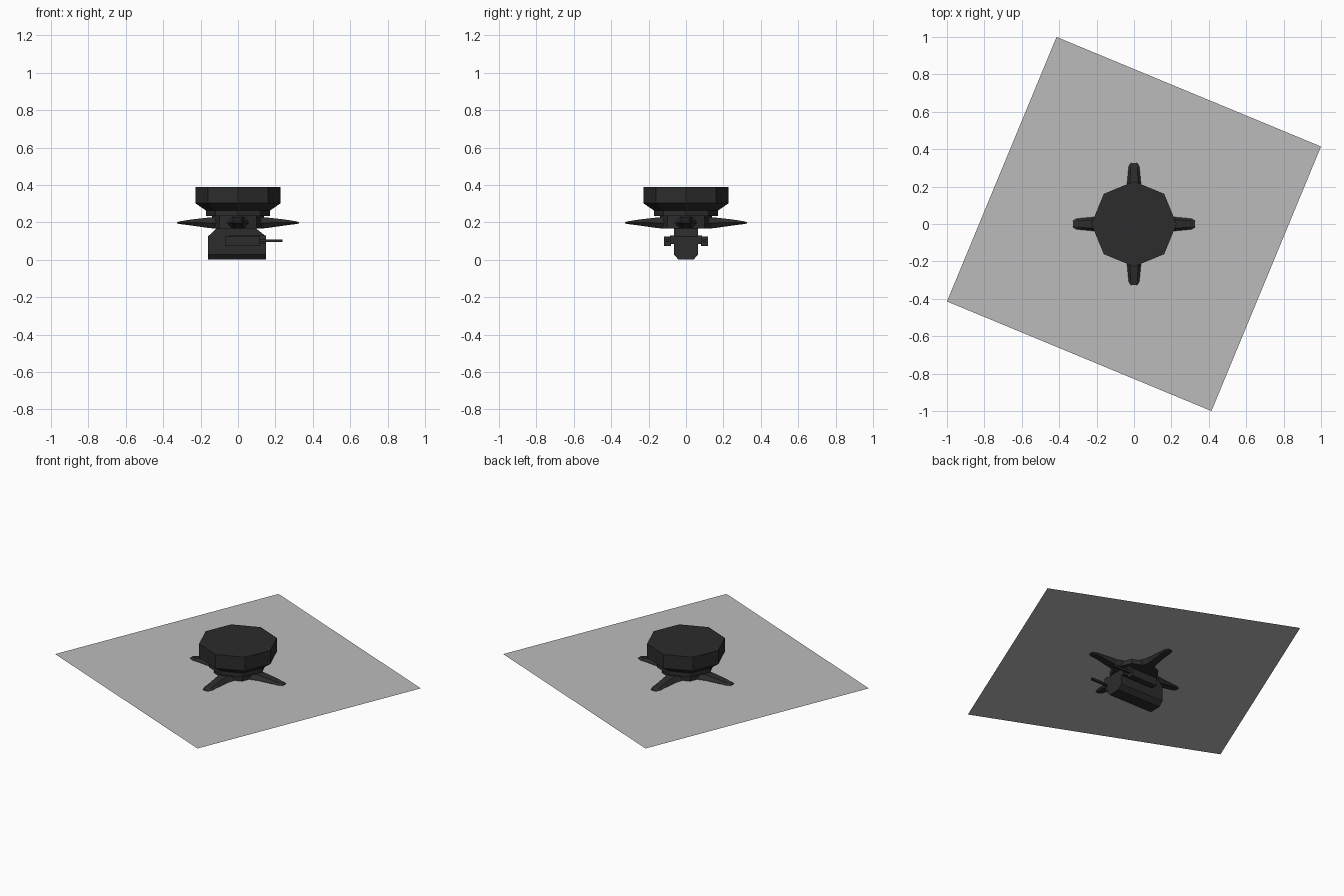
import bpy, bmesh, math
from mathutils import Matrix

if "Cube" in bpy.data.objects:
    bpy.data.objects.remove(bpy.data.objects["Cube"])


def material(name, v):
    m = bpy.data.materials.new(name)
    m.diffuse_color = (v, v, v, 1)
    m.use_nodes = True
    m.node_tree.nodes["Principled BSDF"].inputs["Base Color"].default_value = m.diffuse_color
    return m


DARK = material("dark_gunmetal", 0.025)
GREY = material("light_grey", 0.5)


def finish(bm, name, mat, normals=True):
    if normals:
        bmesh.ops.recalc_face_normals(bm, faces=bm.faces)
    me = bpy.data.meshes.new(name)
    bm.to_mesh(me)
    bm.free()
    me.materials.append(mat)
    ob = bpy.data.objects.new(name, me)
    bpy.context.collection.objects.link(ob)
    return ob


def loft(name, rings, mat, matrix=None):
    """Skin a list of equal-length point rings and cap both ends."""
    bm = bmesh.new()
    loops = [[bm.verts.new(p) for p in r] for r in rings]
    n = len(rings[0])
    for a, b in zip(loops, loops[1:]):
        for i in range(n):
            j = (i + 1) % n
            bm.faces.new((a[i], a[j], b[j], b[i]))
    bm.faces.new(loops[0])
    bm.faces.new(loops[-1])
    if matrix:
        bm.transform(matrix)
    return finish(bm, name, mat)


def octagon(r, z):
    return [(r * math.cos(i * math.pi / 4), r * math.sin(i * math.pi / 4), z) for i in range(8)]


def rect(x0, x1, y0, y1, z):
    return [(x0, y0, z), (x1, y0, z), (x1, y1, z), (x0, y1, z)]


def box(name, x0, x1, y0, y1, z0, z1):
    return loft(name, [rect(x0, x1, y0, y1, z0), rect(x0, x1, y0, y1, z1)], DARK)


# Mounting plate: a flat square turned 22.5 degrees
bm = bmesh.new()
R = 1.0824
bm.faces.new([bm.verts.new((R * math.cos(math.radians(22.5 + 90 * i)),
                            R * math.sin(math.radians(22.5 + 90 * i)), 0.196)) for i in range(4)])
finish(bm, "base_plate", GREY, normals=False)

# Eight-sided stepped drum and hub
loft("drum", [octagon(r, z) for r, z in
              [(0.14, 0.168), (0.14, 0.235), (0.17, 0.235), (0.17, 0.262),
               (0.228, 0.302), (0.228, 0.39)]], DARK)

# Four tapering clamp arms: distance, half width, bottom, top
SECTIONS = [(0.08, 0.07, 0.168, 0.228), (0.14, 0.05, 0.168, 0.227),
            (0.16, 0.042, 0.17, 0.225), (0.25, 0.034, 0.183, 0.215),
            (0.305, 0.029, 0.19, 0.206), (0.326, 0.018, 0.194, 0.201)]
for k in range(4):
    rings = []
    for d, w, lo, hi in SECTIONS:
        m = (lo + hi) / 2
        rings.append([(d, -w, m), (d, -w * 0.6, lo), (d, w * 0.6, lo),
                      (d, w, m), (d, w * 0.6, hi), (d, -w * 0.6, hi)])
    loft(f"arm_{k + 1}", rings, DARK, Matrix.Rotation(k * math.pi / 2, 4, 'Z'))

# Hanging gun body with chamfered underside and sloping shoulders
loft("gun_body", [rect(x0, x1, -w, w, z) for x0, x1, w, z in
                  [(-0.16, 0.15, 0.04, 0.0), (-0.16, 0.15, 0.065, 0.028),
                   (-0.16, 0.15, 0.065, 0.125), (-0.11, 0.09, 0.065, 0.172)]], DARK)

# Side guns with barrels, mirrored
for s, side in ((-1, "front"), (1, "back")):
    y0, y1 = sorted((s * 0.06, s * 0.085))
    box(f"{side}_gun_bracket", -0.05, 0.15, y0, y1, 0.085, 0.13)
    y0, y1 = sorted((s * 0.08, s * 0.118))
    box(f"{side}_gun_housing", -0.07, 0.115, y0, y1, 0.074, 0.125)
    y0, y1 = sorted((s * 0.092, s * 0.106))
    box(f"{side}_gun_barrel", 0.11, 0.237, y0, y1, 0.096, 0.109)
